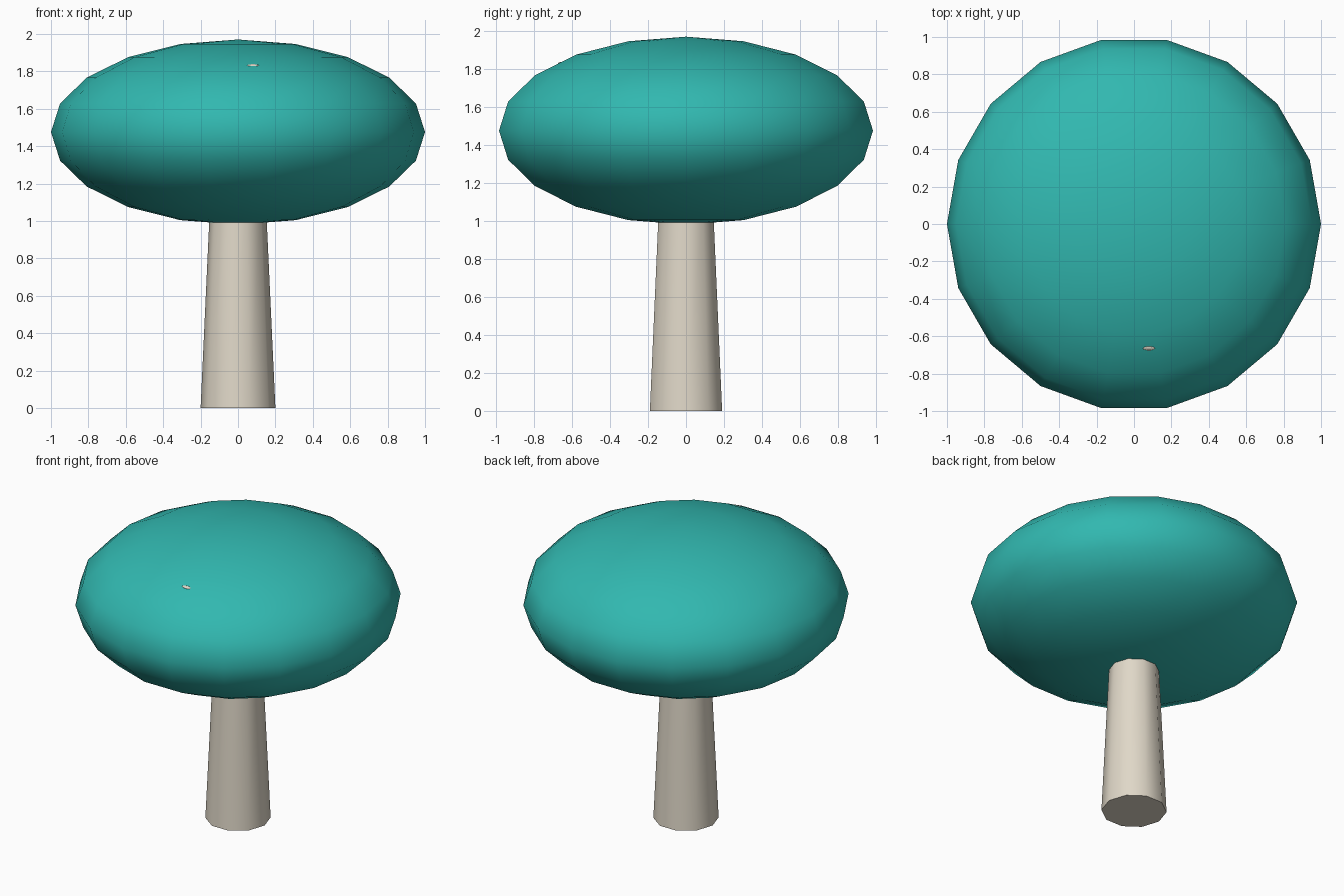
import bpy, bmesh, math
from mathutils import Vector

if "Cube" in bpy.data.objects:
    bpy.data.objects.remove(bpy.data.objects["Cube"])


def material(name, rgb):
    m = bpy.data.materials.new(name)
    m.diffuse_color = (*rgb, 1.0)
    m.use_nodes = True
    m.node_tree.nodes["Principled BSDF"].inputs["Base Color"].default_value = m.diffuse_color
    return m


teal = material("teal", (0.031, 0.479, 0.434))
cream = material("cream", (0.745, 0.686, 0.578))


def lathe(name, profile, sides, mat):
    """Revolve (radius, z) points around z, first vertex on +x."""
    bm = bmesh.new()
    rings = []
    for r, z in profile:
        if r < 1e-5:
            rings.append([bm.verts.new((0, 0, z))] * sides)
        else:
            rings.append([bm.verts.new((r * math.cos(math.tau * i / sides),
                                        r * math.sin(math.tau * i / sides), z))
                          for i in range(sides)])
    for a, b in zip(rings, rings[1:]):
        for i in range(sides):
            j = (i + 1) % sides
            quad = list(dict.fromkeys((a[i], a[j], b[j], b[i])))
            bm.faces.new(quad)
    # close open ends
    for ring in (rings[0], rings[-1]):
        if len(set(ring)) > 1:
            bm.faces.new(ring)
    bmesh.ops.recalc_face_normals(bm, faces=bm.faces)
    me = bpy.data.meshes.new(name)
    bm.to_mesh(me)
    bm.free()
    me.materials.append(mat)
    ob = bpy.data.objects.new(name, me)
    bpy.context.collection.objects.link(ob)
    bpy.ops.object.select_all(action='DESELECT')
    ob.select_set(True)
    bpy.context.view_layer.objects.active = ob
    bpy.ops.object.shade_smooth_by_angle(angle=math.radians(50))
    return ob


def ellipse(radius, height, centre, steps):
    pts = []
    for i in range(steps + 1):
        t = -math.pi / 2 + math.pi * i / steps
        pts.append((radius * math.cos(t), centre + height * math.sin(t)))
    return pts


# Tapered stem, its top hidden inside the cap
lathe("stem", [(0.2, 0.0), (0.15, 1.08)], 10, cream)

# Flattened round cap
lathe("cap", ellipse(1.0, 0.495, 1.475, 10), 18, teal)

# Tiny pale speck lying on the front of the cap
speck = lathe("speck", ellipse(1.0, 1.0, 0.0, 4), 10, cream)
speck.scale = (0.033, 0.012, 0.004)
speck.location = (0.08, -0.665, 1.832)
speck.rotation_euler = Vector((0, -0.447, 0.894)).to_track_quat('Z', 'Y').to_euler()
